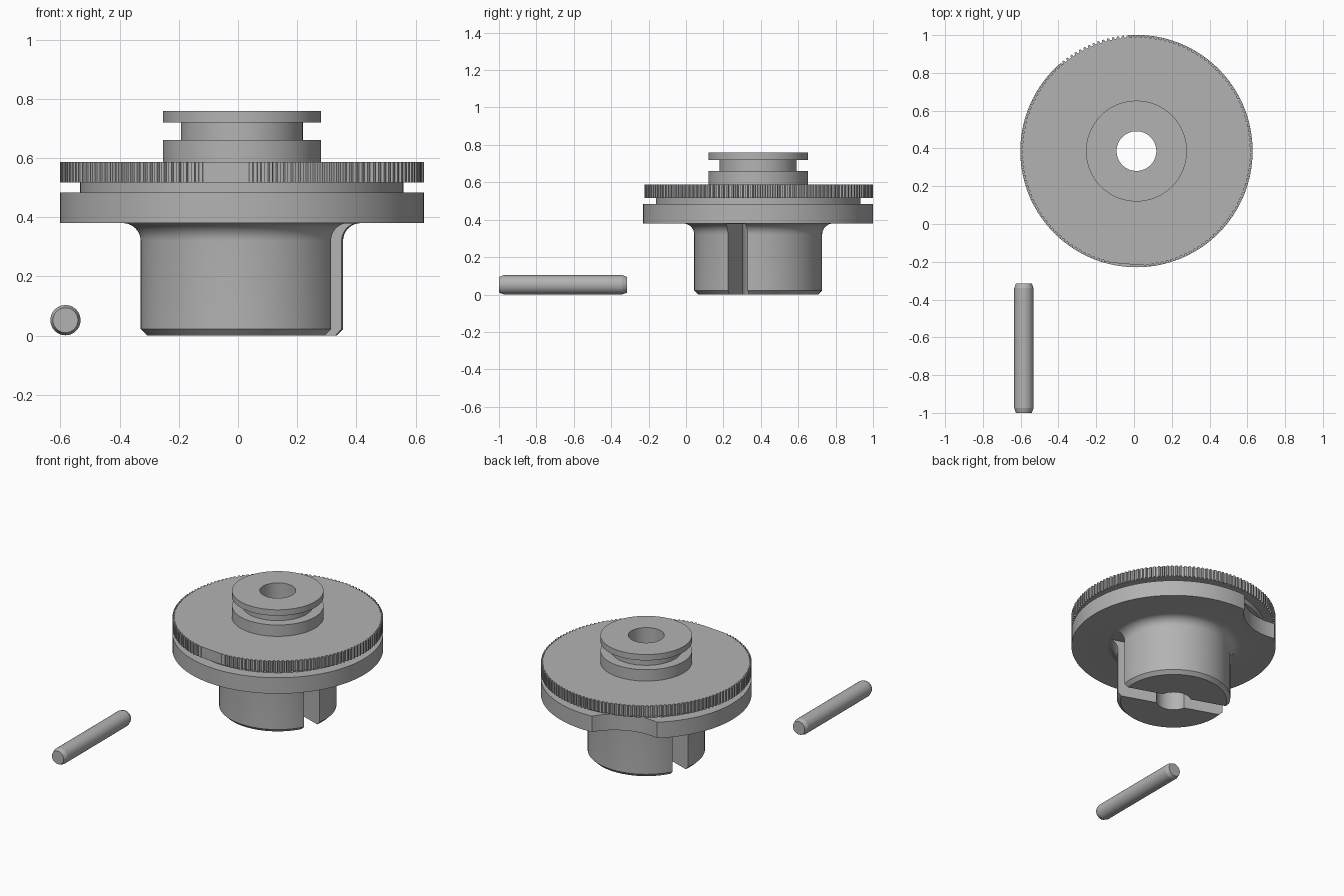
import bpy, bmesh, math
from mathutils import Matrix

if "Cube" in bpy.data.objects:
    bpy.data.objects.remove(bpy.data.objects["Cube"])

CX, CY = 0.013, 0.386      # axis of the wheel
BORE = 0.105
SLOT_ANGLE = math.radians(-19)

steel = bpy.data.materials.new("steel_grey")
steel.diffuse_color = (0.45, 0.45, 0.45, 1)
steel.use_nodes = True
steel.node_tree.nodes["Principled BSDF"].inputs["Base Color"].default_value = steel.diffuse_color


def add_object(name, bm):
    bmesh.ops.recalc_face_normals(bm, faces=bm.faces)
    mesh = bpy.data.meshes.new(name)
    bm.to_mesh(mesh)
    bm.free()
    ob = bpy.data.objects.new(name, mesh)
    bpy.context.collection.objects.link(ob)
    mesh.materials.append(steel)
    return ob


def activate(ob):
    bpy.ops.object.select_all(action='DESELECT')
    ob.select_set(True)
    bpy.context.view_layer.objects.active = ob


def smooth(ob):
    activate(ob)
    bpy.ops.object.shade_smooth_by_angle(angle=math.radians(25))


def lathe(name, sections, center=(CX, CY)):
    """Closed ring solid from (angle, profile) sections."""
    bm = bmesh.new()
    rings = [[bm.verts.new((center[0] + r * math.cos(a), center[1] + r * math.sin(a), z))
              for r, z in prof] for a, prof in sections]
    for i, ring in enumerate(rings):
        nxt = rings[(i + 1) % len(rings)]
        for j in range(len(ring)):
            k = (j + 1) % len(ring)
            bm.faces.new((ring[j], nxt[j], nxt[k], ring[k]))
    return add_object(name, bm)


def turned(name, profile, steps=128):
    return lathe(name, [(2 * math.pi * i / steps, profile) for i in range(steps)])


def cut(ob, cutter):
    activate(ob)
    mod = ob.modifiers.new("cut", 'BOOLEAN')
    mod.operation = 'DIFFERENCE'
    mod.solver = 'EXACT'
    mod.object = cutter
    bpy.ops.object.modifier_apply(modifier=mod.name)
    bpy.data.objects.remove(cutter)


# Barrel with chamfered foot and filleted flange
fillet = [(0.402 - 0.06 * math.cos(t), 0.32 + 0.06 * math.sin(t))
          for t in (math.pi / 2 * i / 8 for i in range(9))]
barrel = turned("barrel_and_flange",
                [(BORE, 0), (0.32, 0), (0.342, 0.022)] + fillet
                + [(0.615, 0.38), (0.615, 0.483), (BORE, 0.483)])

# Cross slot through the barrel
bm = bmesh.new()
bmesh.ops.create_cube(bm, size=1, matrix=Matrix.Translation((CX, CY, 0.139))
                      @ Matrix.Rotation(SLOT_ANGLE, 4, 'Z')
                      @ Matrix.Diagonal((1.0, 0.11, 0.478, 1)))
cut(barrel, add_object("slot_cutter", bm))

# Scooped notch in the flange rim
bm = bmesh.new()
a = math.radians(112.5)
bmesh.ops.create_cone(bm, cap_ends=True, segments=96, radius1=0.33, radius2=0.33, depth=0.3,
                      matrix=Matrix.Translation((CX + 0.85 * math.cos(a),
                                                 CY + 0.85 * math.sin(a), 0.45)))
cut(barrel, add_object("notch_cutter", bm))
smooth(barrel)

# Recessed spacer under the toothed wheel
smooth(turned("spacer", [(BORE, 0.483), (0.547, 0.483), (0.547, 0.517), (BORE, 0.517)]))

# Toothed wheel with a flat filed on the front
TEETH, TIP, ROOT = 144, 0.615, 0.603
FLAT_DIR, FLAT_DIST = math.radians(-95), 0.600
sections = []
for i in range(TEETH):
    for frac, r in ((0.0, ROOT), (0.4, ROOT), (0.5, TIP), (0.9, TIP)):
        ang = 2 * math.pi * (i + frac) / TEETH
        c = math.cos(ang - FLAT_DIR)
        if c > 0.5:
            r = min(r, FLAT_DIST / c)
        sections.append((ang, [(BORE, 0.517), (r, 0.517), (r, 0.587), (BORE, 0.587)]))
smooth(lathe("toothed_wheel", sections))

# Grooved collar on top
smooth(turned("grooved_collar",
              [(BORE, 0.587), (0.267, 0.587), (0.267, 0.66), (0.206, 0.66),
               (0.206, 0.72), (0.267, 0.72), (0.267, 0.758), (BORE, 0.758)]))

# Loose dowel pin lying along y, with tapered ends
bm = bmesh.new()
rings = []
for y, r in ((-1.0, 0.042), (-0.975, 0.051), (-0.34, 0.051), (-0.315, 0.042)):
    rings.append([bm.verts.new((-0.583 + r * math.cos(t), y, 0.052 + r * math.sin(t)))
                  for t in (2 * math.pi * i / 48 for i in range(48))])
for lo, hi in zip(rings, rings[1:]):
    for i in range(48):
        k = (i + 1) % 48
        bm.faces.new((lo[i], lo[k], hi[k], hi[i]))
bm.faces.new(rings[0])
bm.faces.new(rings[-1])
pin = add_object("dowel_pin", bm)
activate(pin)
bpy.ops.object.shade_smooth_by_angle(angle=math.radians(15))
